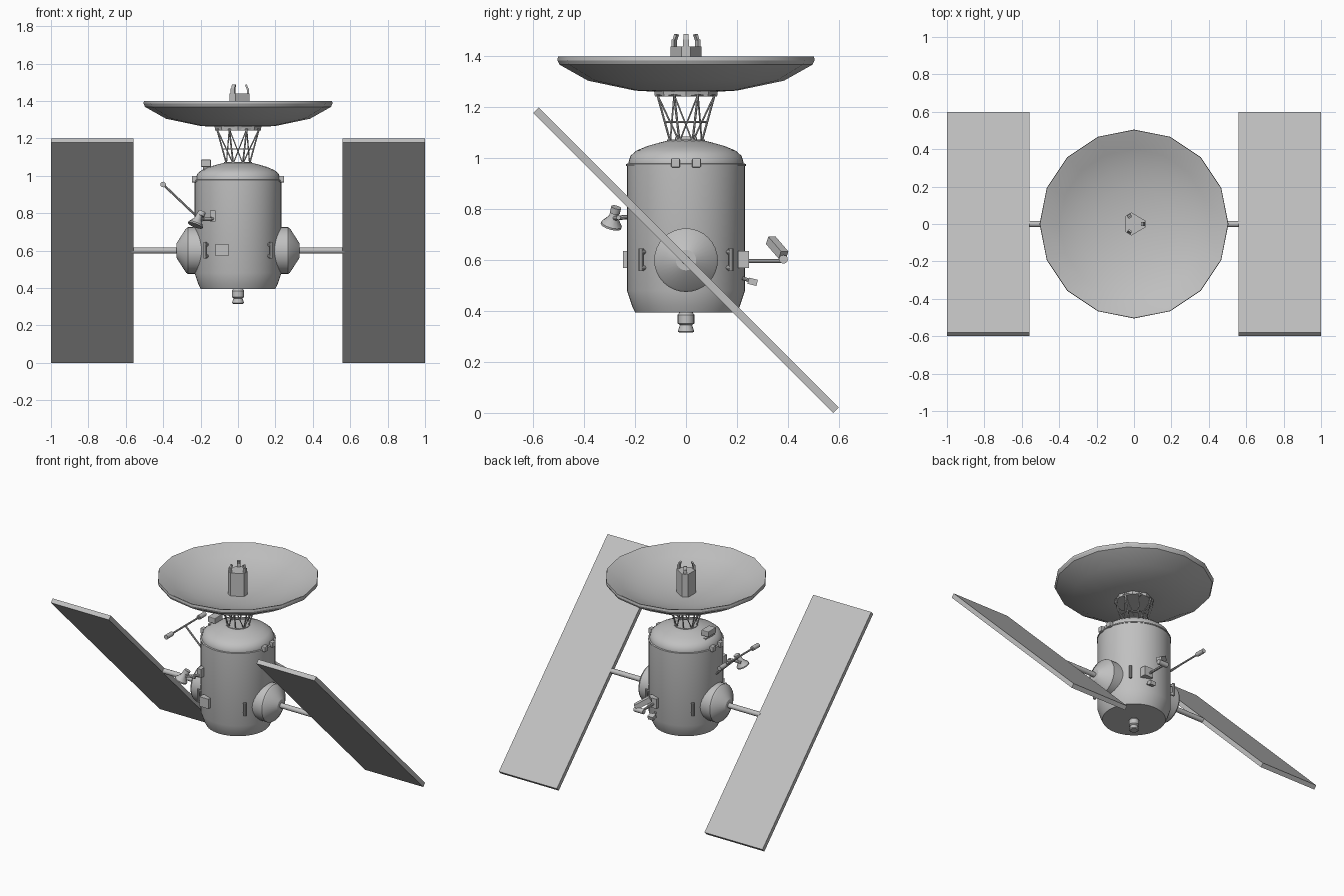
import bpy, bmesh, math
from math import pi, sin, cos
from mathutils import Vector, Matrix

cube = bpy.data.objects.get("Cube")
if cube:
    bpy.data.objects.remove(cube, do_unlink=True)

GREY = 0.53
metal = bpy.data.materials.new("satin grey")
metal.use_nodes = True
metal.diffuse_color = (GREY, GREY, GREY, 1)
metal.node_tree.nodes["Principled BSDF"].inputs["Base Color"].default_value = (GREY, GREY, GREY, 1)


def finish(name, bm, smooth=None, bevel=0):
    """Turn a bmesh into a named object with the shared material."""
    bmesh.ops.recalc_face_normals(bm, faces=bm.faces)
    mesh = bpy.data.meshes.new(name)
    bm.to_mesh(mesh)
    bm.free()
    mesh.materials.append(metal)
    obj = bpy.data.objects.new(name, mesh)
    bpy.context.collection.objects.link(obj)
    if bevel:
        mod = obj.modifiers.new("bevel", "BEVEL")
        mod.width, mod.segments = bevel, 2
    if smooth:
        bpy.ops.object.select_all(action="DESELECT")
        obj.select_set(True)
        bpy.context.view_layer.objects.active = obj
        bpy.ops.object.shade_smooth_by_angle(angle=math.radians(smooth))
    return obj


def aim(direction):
    return Vector(direction).to_track_quat("Z", "Y").to_matrix().to_4x4()


def lathe(name, profile, sides, base=(0, 0, 0), axis=(0, 0, 1), smooth=35, closed=False):
    """Revolve (radius, height) points around an axis."""
    bm = bmesh.new()
    rings = [[bm.verts.new((r * cos(2 * pi * i / sides), r * sin(2 * pi * i / sides), h))
              for i in range(sides)] for r, h in profile]
    pairs = list(zip(rings, rings[1:]))
    if closed:
        pairs.append((rings[-1], rings[0]))
    for a, b in pairs:
        for i in range(sides):
            j = (i + 1) % sides
            bm.faces.new((a[i], a[j], b[j], b[i]))
    if not closed:
        bm.faces.new(rings[0])
        bm.faces.new(rings[-1])
    bm.transform(Matrix.Translation(base) @ aim(axis))
    return finish(name, bm, smooth)


def add_rod(bm, a, b, r, sides=8):
    a, b = Vector(a), Vector(b)
    place = Matrix.Translation((a + b) / 2) @ aim(b - a)
    bmesh.ops.create_cone(bm, cap_ends=True, segments=sides, radius1=r, radius2=r,
                          depth=(b - a).length, matrix=place)


def rods(name, segments, r, sides=8):
    bm = bmesh.new()
    for a, b in segments:
        add_rod(bm, a, b, r, sides)
    return finish(name, bm, 40)


def box(name, centre, size, rot=Matrix(), bevel=0):
    bm = bmesh.new()
    bmesh.ops.create_cube(bm, size=1,
                          matrix=Matrix.Translation(centre) @ rot @ Matrix.Diagonal((*size, 1)))
    return finish(name, bm, bevel=bevel)


def polar(r, angle, z):
    return Vector((r * cos(angle), r * sin(angle), z))


# Main body: chamfered base, straight wall, seam and shallow dome
lathe("body", [(0.2, 0.395), (0.212, 0.42), (0.232, 0.48), (0.232, 0.972)], 48)
lathe("body_dome", [(0.226, 0.965), (0.226, 0.985), (0.218, 1.01), (0.195, 1.03),
                    (0.155, 1.047), (0.11, 1.06), (0.07, 1.07)], 48, smooth=45)
lathe("body_seam", [(0.226, 0.968), (0.235, 0.97), (0.235, 0.978), (0.226, 0.98)], 48)

# Thruster under the base
lathe("thruster", [(0.026, 0.315), (0.032, 0.32), (0.024, 0.345), (0.033, 0.352),
                   (0.033, 0.385), (0.022, 0.4)], 16)

# Side pods, booms and tilted panels
for side, label in ((1, "left"), (-1, "right")):
    lathe(f"{label}_pod", [(0.125, 0.13), (0.125, 0.268), (0.118, 0.278), (0.04, 0.328)], 32,
          (0, 0, 0.6), (side, 0, 0), 25)
    rods(f"{label}_boom", [((side * 0.3, 0, 0.6), (side * 0.57, 0, 0.6))], 0.017, 12)
    box(f"{label}_panel", (side * 0.78, 0, 0.6), (0.44, 1.667, 0.03),
        Matrix.Rotation(-pi / 4, 4, "X"))
    # Sensor pairs at the shoulder
    for y in (-0.041, 0.041):
        box(f"{label}_shoulder_sensor", (side * 0.233, y, 0.982), (0.028, 0.035, 0.035),
            bevel=0.004)

# Four handrails around the body
for k in range(4):
    a = pi / 4 + k * pi / 2
    low, high = polar(0.25, a, 0.557), polar(0.25, a, 0.645)
    rail = [(low, high)]
    rail += [(polar(0.22, a, z), polar(0.25, a, z)) for z in (0.57, 0.632)]
    rods(f"handrail_{k + 1}", rail, 0.009)

# Equipment boxes front and back
for s, label in ((-1, "front"), (1, "back")):
    box(f"{label}_equipment_box", (s * 0.085, s * 0.226, 0.603), (0.068, 0.044, 0.066))

# Truss carrying the dish
N = 8
foot = [polar(0.067, 2 * pi * (i + 0.5) / N, 1.065) for i in range(N)]
head = [polar(0.122, 2 * pi * (i + 0.5) / N, 1.25) for i in range(N)]
middle = [f.lerp(h, 0.42) for f, h in zip(foot, head)]
legs, braces = [], []
for i in range(N):
    j = (i + 1) % N
    legs.append((foot[i], head[i]))
    braces += [(middle[i], middle[j]), (head[i], head[j])]
    braces += [(foot[i], head[j])] if i % 2 else [(foot[j], head[i])]
rods("truss_legs", legs, 0.0045, 6)
rods("truss_braces", braces, 0.0035, 6)
lathe("truss_base_ring", [(0.075, 1.06), (0.075, 1.073)], 16)

# Sixteen-sided dish with rim and hub
lathe("dish", [(0.13, 1.262), (0.2, 1.266), (0.385, 1.305), (0.497, 1.368), (0.505, 1.385),
               (0.503, 1.4), (0.49, 1.396), (0.4, 1.352), (0.3, 1.318), (0.2, 1.297),
               (0.1, 1.285), (0.01, 1.281)], 16, smooth=30)
lathe("dish_hub", [(0.122, 1.243), (0.126, 1.268)], 8)

# Feed: prism with alternating long and short sides, and three prongs
bm = bmesh.new()
corners = [polar(0.063, 2 * pi * k / 3 + s * 0.3, 1.275) for k in range(3) for s in (-1, 1)]
base = bm.faces.new([bm.verts.new(c) for c in corners])
top = bmesh.ops.extrude_face_region(bm, geom=[base])["geom"]
bmesh.ops.translate(bm, verts=[g for g in top if isinstance(g, bmesh.types.BMVert)],
                    vec=(0, 0, 0.165))
finish("feed_column", bm)
for k in range(3):
    a = 2 * pi * k / 3
    turn = Matrix.Rotation(a, 4, "Z")
    box(f"feed_prong_{k + 1}", polar(0.053, a, 1.447), (0.012, 0.022, 0.04), turn)
    box(f"feed_prong_tip_{k + 1}", polar(0.048, a, 1.472), (0.01, 0.02, 0.032),
        turn @ Matrix.Rotation(-0.35, 4, "Y"))

# Star tracker on the right shoulder
box("tracker_post", (-0.17, 0, 1.02), (0.036, 0.05, 0.08))
box("tracker_head", (-0.172, 0, 1.067), (0.054, 0.085, 0.038), bevel=0.004)
box("tracker_foot", (-0.16, 0, 1.025), (0.05, 0.1, 0.03))

# T-shaped antenna on the right side
TIP = Vector((-0.4, 0, 0.953))
rods("antenna_stem", [((-0.225, 0, 0.787), TIP)], 0.006)
rods("antenna_bar", [(TIP + Vector((0, -0.2, 0)), TIP + Vector((0, 0.2, 0)))], 0.006)
rods("antenna_tips", [(TIP + Vector((0, s * 0.145, 0)), TIP + Vector((0, s * 0.21, 0)))
                      for s in (-1, 1)], 0.015, 12)

# Front instrument: arm, joint and tilted cone
box("instrument_mount", (-0.135, -0.2, 0.785), (0.03, 0.06, 0.06))
rods("instrument_arm", [((-0.135, -0.225, 0.77), (-0.2, -0.28, 0.765)),
                        ((-0.14, -0.265, 0.767), (-0.23, -0.265, 0.767))], 0.009)
lathe("instrument_cone", [(0.014, -0.035), (0.02, 0), (0.042, 0.03), (0.042, 0.038)], 12,
      (-0.215, -0.285, 0.768), (-0.35, -0.25, -0.9))
lathe("instrument_cap", [(0.02, 0), (0.02, 0.025)], 12,
      (-0.2, -0.28, 0.785), (0.35, 0.25, 0.9))

# Back instrument: arm, end joint, slanted box and small sensor
rods("scanner_arm", [((0.075, 0.235, 0.597), (0.075, 0.38, 0.597))], 0.008)
rods("scanner_joint", [((0.05, 0.383, 0.603), (0.12, 0.383, 0.603))], 0.017, 12)
start, end = Vector((0.115, 0.383, 0.62)), Vector((0.035, 0.333, 0.678))
box("scanner_box", (start + end) / 2, (0.034, 0.034, (end - start).length), aim(end - start))
box("lower_sensor", (0.075, 0.262, 0.515), (0.04, 0.036, 0.025), Matrix.Rotation(-0.25, 4, "X"))
rods("lower_sensor_bracket", [((0.075, 0.222, 0.53), (0.075, 0.262, 0.515))], 0.007)
